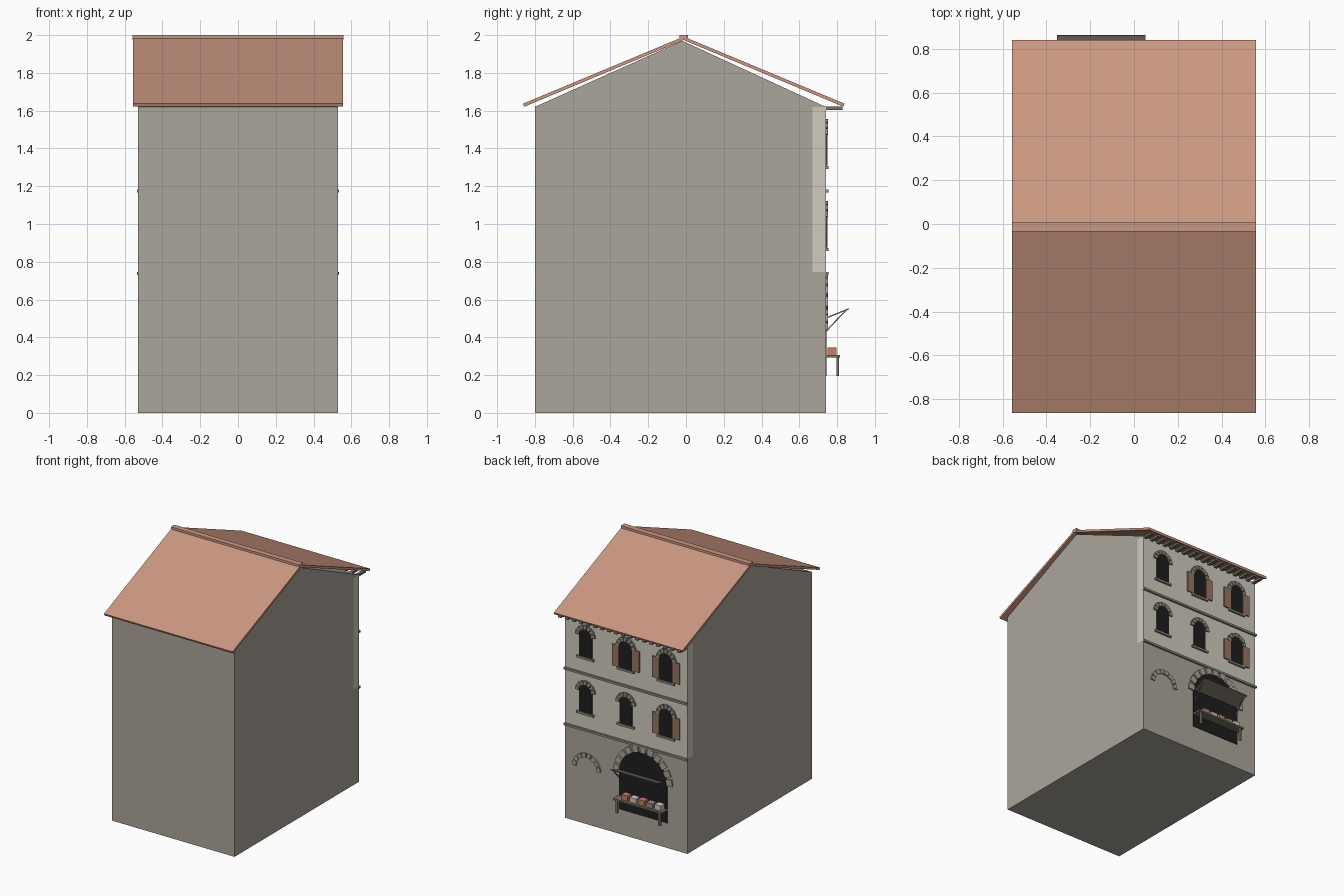
import bpy, bmesh, math
from mathutils import Vector

if "Cube" in bpy.data.objects:
    bpy.data.objects.remove(bpy.data.objects["Cube"])


def mat(name, rgb):
    m = bpy.data.materials.new(name)
    lin = [((c / 255 + 0.055) / 1.055) ** 2.4 for c in rgb]
    m.diffuse_color = (*lin, 1)
    m.use_nodes = True
    m.node_tree.nodes["Principled BSDF"].inputs["Base Color"].default_value = m.diffuse_color
    return m


STONE = mat("wall stone", (172, 166, 155))
PLASTER = mat("pale plaster", (208, 203, 191))
TRIM = mat("trim stone", (146, 141, 130))
TILE = mat("roof tile", (203, 152, 130))
DARK = mat("dark opening", (30, 30, 30))
SHUTTER = mat("shutter wood", (150, 118, 98))
WOOD = mat("grey wood", (122, 116, 104))
CLAY = mat("clay goods", (196, 128, 104))

FACADE = 0.74


def finish(name, bm, material):
    bmesh.ops.recalc_face_normals(bm, faces=bm.faces)
    me = bpy.data.meshes.new(name)
    bm.to_mesh(me)
    bm.free()
    me.materials.append(material)
    ob = bpy.data.objects.new(name, me)
    bpy.context.collection.objects.link(ob)
    return ob


def add_prism(bm, base, offset):
    """Extrude a planar outline along an offset."""
    f = bm.faces.new([bm.verts.new(p) for p in base])
    r = bmesh.ops.extrude_face_region(bm, geom=[f])
    vs = [g for g in r["geom"] if isinstance(g, bmesh.types.BMVert)]
    bmesh.ops.translate(bm, verts=vs, vec=Vector(offset))
    if f.is_valid is False or len(f.link_loops if hasattr(f, "link_loops") else []) < 0:
        bm.faces.new([bm.verts[i] for i in range(len(base))])


def close(bm):
    holes = [e for e in bm.edges if len(e.link_faces) == 1]
    if holes:
        bmesh.ops.holes_fill(bm, edges=holes, sides=0)


def side_profile(name, pts, x0, x1, material):
    """Outline in y,z extruded along x."""
    bm = bmesh.new()
    add_prism(bm, [(x0, y, z) for y, z in pts], (x1 - x0, 0, 0))
    close(bm)
    return finish(name, bm, material)


def facade_profiles(name, outlines, depth, material):
    """Outlines in x,z standing out from the facade."""
    bm = bmesh.new()
    for pts in outlines:
        add_prism(bm, [(x, FACADE - 0.002, z) for x, z in pts], (0, depth + 0.002, 0))
    close(bm)
    return finish(name, bm, material)


def box(name, x0, x1, y0, y1, z0, z1, material):
    return side_profile(name, [(y0, z0), (y1, z0), (y1, z1), (y0, z1)], x0, x1, material)


def arc(cx, cz, r, a0, a1, n):
    return [(cx + r * math.cos(a0 + (a1 - a0) * i / n),
             cz + r * math.sin(a0 + (a1 - a0) * i / n)) for i in range(n + 1)]


def opening(name, cx, half, z0, spring):
    pts = [(cx - half, z0), (cx + half, z0)] + arc(cx, spring, half, 0, math.pi, 16)
    facade_profiles(name, [pts], 0.005, DARK)


def voussoirs(name, cx, cz, r0, r1, n, material):
    step, gap = math.pi / n, 0.04
    blocks = []
    for i in range(n):
        a, b = i * step + gap, (i + 1) * step - gap
        blocks.append(arc(cx, cz, r0, a, b, 2) + arc(cx, cz, r1, b, a, 2))
    facade_profiles(name, blocks, 0.012, material)


# Stone body with gables, notched for the plaster upper facade
side_profile("stone_body", [(-0.8, 0), (0.74, 0), (0.74, 0.745), (0.67, 0.745), (0.67, 1.62),
                            (0.74, 1.62), (-0.02, 1.97), (-0.8, 1.62)], -0.53, 0.53, STONE)
box("plaster_upper_facade", -0.53, 0.53, 0.67, FACADE, 0.745, 1.62, PLASTER)

# Roof slabs and ridge cap
for name, ye in (("street_roof_slab", 0.84), ("rear_roof_slab", -0.863)):
    inset = -0.007 if ye > 0 else 0.007
    side_profile(name, [(-0.012, 1.992), (ye, 1.637), (ye + inset, 1.621), (-0.012, 1.974)],
                 -0.557, 0.557, TILE)
box("ridge_cap", -0.558, 0.558, -0.034, 0.01, 1.977, 2.0, TILE)

# Rafter tails under the street eave
for i in range(18):
    x = -0.515 + i * 1.03 / 17
    box("rafter_tail", x - 0.012, x + 0.012, FACADE - 0.01, 0.828, 1.604, 1.621, WOOD)

# String courses
for z in (0.738, 1.175):
    box("string_course", -0.534, 0.534, FACADE - 0.005, 0.755, z - 0.008, z + 0.008, TRIM)

# Two rows of arched windows, some with shutters
for z, shuttered in ((1.305, (0, -0.35)), (0.87, (-0.35,))):
    spring = z + 0.165
    for x in (0.35, 0, -0.35):
        opening("window", x, 0.056, z, spring)
        voussoirs("window_arch", x, spring, 0.056, 0.087, 7, TRIM)
        box("window_sill", x - 0.075, x + 0.075, FACADE - 0.002, 0.755, z - 0.014, z + 0.002, TRIM)
        if x in shuttered:
            for s in (-1, 1):
                c = x + s * 0.088
                box("shutter", c - 0.03, c + 0.03, FACADE - 0.002, 0.75, z + 0.005, spring + 0.005, SHUTTER)

# Shop arch and small blind arch
opening("shop_opening", -0.15, 0.208, 0.195, 0.485)
voussoirs("shop_arch", -0.15, 0.485, 0.208, 0.256, 11, STONE)
voussoirs("blind_arch", 0.34, 0.435, 0.09, 0.122, 8, STONE)

# Raised awning board with two struts
side_profile("awning", [(0.738, 0.497), (0.863, 0.548), (0.861, 0.554), (0.738, 0.504)],
             -0.352, 0.052, WOOD)
for x in (-0.34, 0.04):
    side_profile("awning_strut", [(0.738, 0.424), (0.855, 0.547), (0.847, 0.547), (0.738, 0.434)],
                 x - 0.005, x + 0.005, WOOD)

# Market counter, legs and goods
box("counter_top", -0.36, 0.06, FACADE - 0.002, 0.815, 0.293, 0.306, WOOD)
for x in (-0.335, 0.035):
    box("counter_leg", x - 0.008, x + 0.008, 0.796, 0.811, 0.195, 0.294, WOOD)
for i, m in enumerate((CLAY, PLASTER, CLAY, TRIM, PLASTER)):
    x = -0.025 - i * 0.072
    box("goods_crate", x - 0.027, x + 0.027, 0.75, 0.798, 0.305, 0.346 - 0.004 * (i % 2), m)
